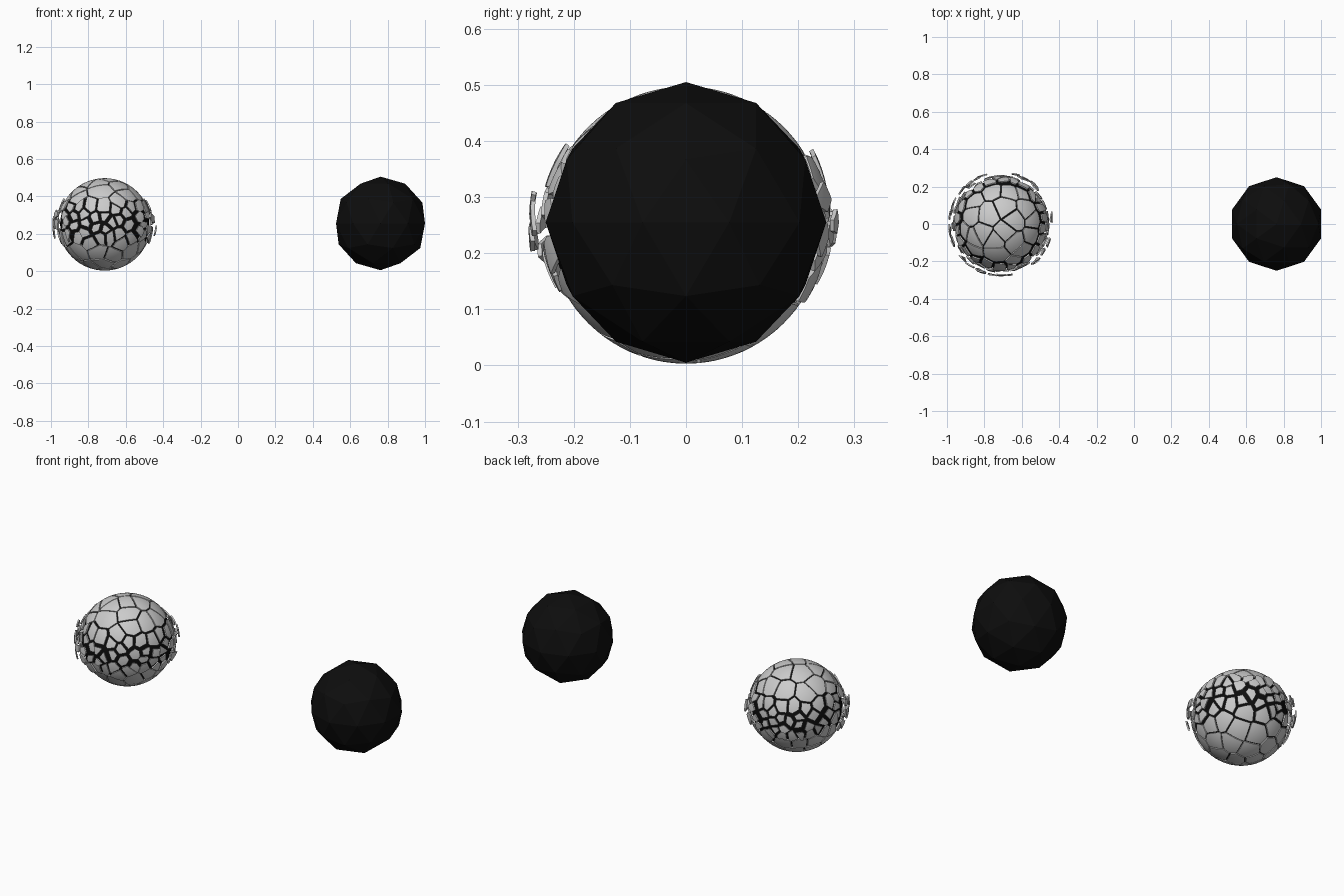
import bpy, bmesh, math, random
from mathutils import Vector

if "Cube" in bpy.data.objects:
    bpy.data.objects.remove(bpy.data.objects["Cube"])

random.seed(7)
CENTRE = Vector((-0.713, 0, 0.25))
R_OUT, THICK = 0.247, 0.008

dark = bpy.data.materials.new("dark")
dark.diffuse_color = (0.004, 0.004, 0.004, 1)
dark.use_nodes = True
dark.node_tree.nodes["Principled BSDF"].inputs["Base Color"].default_value = dark.diffuse_color


def finish(bm, name, location, smooth=True, mat=None):
    me = bpy.data.meshes.new(name)
    bm.to_mesh(me)
    bm.free()
    if smooth:
        me.shade_smooth()
        me.set_sharp_from_angle(angle=math.radians(35))
    if mat:
        me.materials.append(mat)
    ob = bpy.data.objects.new(name, me)
    ob.location = location
    bpy.context.collection.objects.link(ob)
    return ob


def scatter_seeds():
    """Unit directions: large cells on the caps, small ones round the equator."""
    seeds = []
    for _ in range(9000):
        z, a = random.uniform(-1, 1), random.uniform(0, math.tau)
        r = math.sqrt(1 - z * z)
        p = Vector((r * math.cos(a), r * math.sin(a), z))
        if abs(z - 0.05) < 0.33:
            d = 0.17
        elif z < 0:
            d = random.uniform(0.3, 0.42)
        else:
            d = random.uniform(0.29, 0.38)
        if all((p - q).length > d for q in seeds):
            seeds.append(p)
    return seeds


def add_cell(target, seeds, p, gap, lift, tilt=0.0):
    """Cut one thick shell fragment around direction p and append it."""
    bm = base.copy()
    near = sorted((q for q in seeds if q is not p), key=lambda q: (q - p).length)[:16]
    for q in near:
        n = (q - p).normalized()
        bmesh.ops.bisect_plane(bm, geom=bm.verts[:] + bm.edges[:] + bm.faces[:],
                               plane_co=-n * gap, plane_no=n, clear_outer=True)
    if not bm.faces:
        bm.free()
        return
    inner = bmesh.ops.extrude_face_region(bm, geom=bm.faces[:], use_keep_orig=True)
    for v in (g for g in inner["geom"] if isinstance(g, bmesh.types.BMVert)):
        v.co *= (R_OUT - THICK) / R_OUT
    bmesh.ops.recalc_face_normals(bm, faces=bm.faces[:])
    pivot = p * R_OUT
    side = p.orthogonal().normalized()
    for v in bm.verts:
        v.co += p * (lift + tilt * (v.co - pivot).dot(side))
    me = bpy.data.meshes.new("piece")
    bm.to_mesh(me)
    bm.free()
    target.from_mesh(me)
    bpy.data.meshes.remove(me)


base = bmesh.new()
bmesh.ops.create_icosphere(base, subdivisions=5, radius=R_OUT)

# Cracked shell: caps stay on the core, equator fragments float outward
caps, band = bmesh.new(), bmesh.new()
seeds = scatter_seeds()
for p in seeds:
    h = abs(p.z - 0.02)
    if h < 0.2:
        lift = 0.034 if random.random() < 0.55 else 0.014
        add_cell(band, seeds, p, random.uniform(0.004, 0.0075), lift,
                 random.uniform(-0.15, 0.15))
    elif h < 0.42:
        add_cell(band, seeds, p, random.uniform(0.003, 0.006),
                 random.uniform(0.006, 0.016), random.uniform(-0.1, 0.1))
    else:
        add_cell(caps, seeds, p, random.uniform(0.0018, 0.004), 0.0)
base.free()
finish(caps, "shell_caps", CENTRE)
finish(band, "floating_shell_fragments", CENTRE)

# Dark core inside the shell
bm = bmesh.new()
bmesh.ops.create_uvsphere(bm, u_segments=48, v_segments=24, radius=0.238)
finish(bm, "inner_core", CENTRE, True, dark)

# Separate low-poly dark ball
bm = bmesh.new()
bmesh.ops.create_icosphere(bm, subdivisions=2, radius=0.25)
finish(bm, "faceted_ball", (0.762, 0, 0.255), False, dark)
